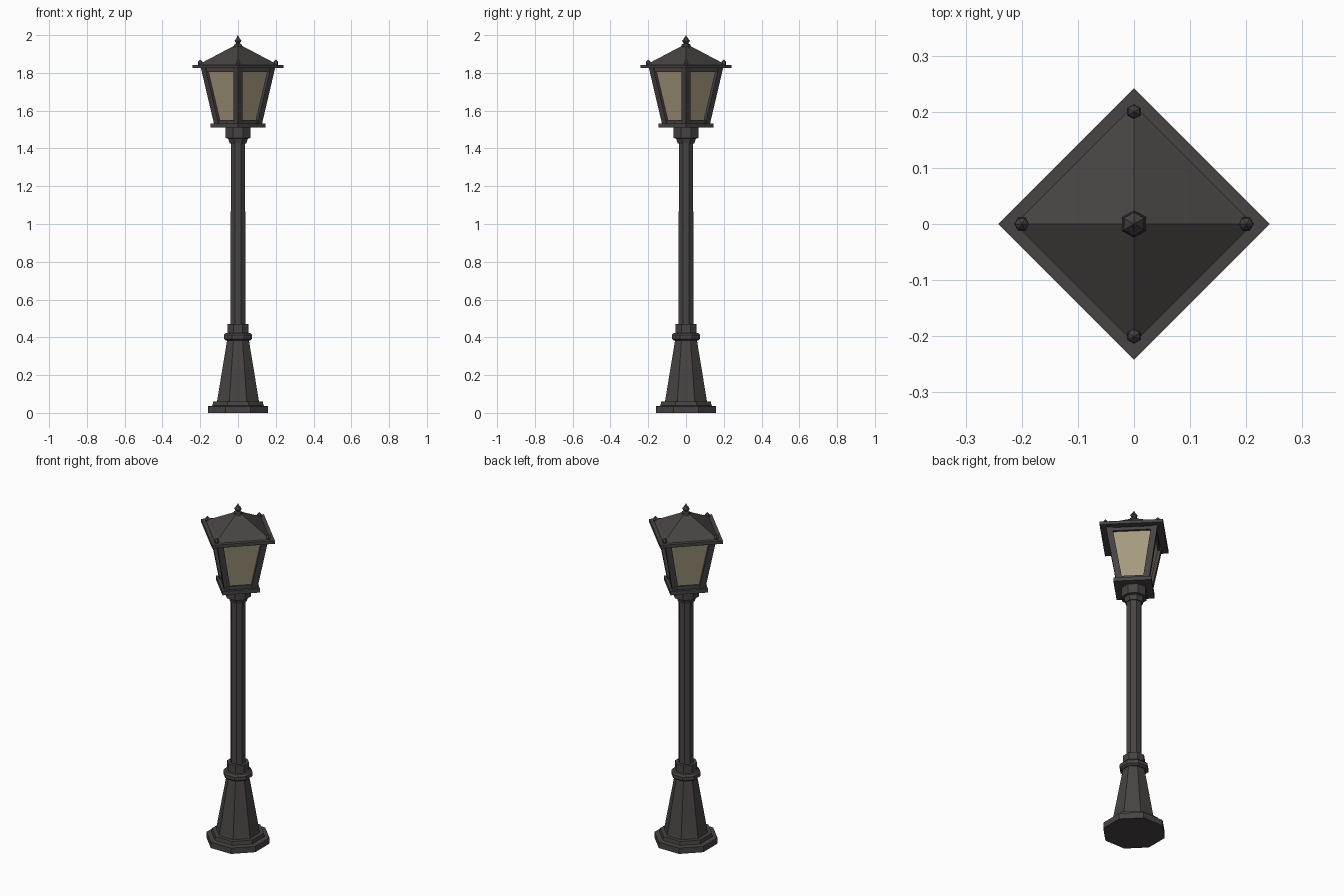
import bpy, bmesh, math
from mathutils import Vector

if "Cube" in bpy.data.objects:
    bpy.data.objects.remove(bpy.data.objects["Cube"])


def material(name, col):
    m = bpy.data.materials.new(name)
    m.diffuse_color = col
    m.use_nodes = True
    m.node_tree.nodes["Principled BSDF"].inputs["Base Color"].default_value = m.diffuse_color
    return m


IRON = material("dark_iron", (0.065, 0.057, 0.056, 1))
GLASS = material("smoky_glass", (0.38, 0.32, 0.21, 0.5))
BULB = material("pale_yellow", (1.0, 0.92, 0.58, 1))


def finish(name, bm, mat):
    me = bpy.data.meshes.new(name)
    bm.to_mesh(me)
    bm.free()
    me.materials.append(mat)
    ob = bpy.data.objects.new(name, me)
    bpy.context.collection.objects.link(ob)
    return ob


def turned(name, profile, sides, mat, rot=0.0, centre=(0, 0)):
    """Stack of n-sided rings from (radius, z) pairs, capped at both ends."""
    bm = bmesh.new()
    rings = []
    for r, z in profile:
        rings.append([bm.verts.new((centre[0] + r * math.cos(rot + i * math.tau / sides),
                                    centre[1] + r * math.sin(rot + i * math.tau / sides), z))
                      for i in range(sides)])
    for a, b in zip(rings, rings[1:]):
        for i in range(sides):
            j = (i + 1) % sides
            bm.faces.new((a[i], a[j], b[j], b[i]))
    bm.faces.new(rings[0][::-1])
    bm.faces.new(rings[-1])
    bmesh.ops.remove_doubles(bm, verts=bm.verts[:], dist=0.0002)
    bmesh.ops.recalc_face_normals(bm, faces=bm.faces[:])
    return finish(name, bm, mat)


def beam(name, p, q, u, v, mat):
    """Four-sided bar from p to q with half-size vectors u and v."""
    bm = bmesh.new()
    ends = [[bm.verts.new(c + su * u + sv * v) for su, sv in ((-1, -1), (1, -1), (1, 1), (-1, 1))]
            for c in (p, q)]
    for i in range(4):
        j = (i + 1) % 4
        bm.faces.new((ends[0][i], ends[0][j], ends[1][j], ends[1][i]))
    bm.faces.new(ends[0][::-1])
    bm.faces.new(ends[1])
    bmesh.ops.recalc_face_normals(bm, faces=bm.faces[:])
    return finish(name, bm, mat)


# Octagonal column, flats facing front; half-widths converted to corner radii
K = 1 / math.cos(math.pi / 8)


def octagon(name, profile):
    return turned(name, [(w * K, z) for w, z in profile], 8, IRON, math.pi / 8)


octagon("foot", [(0.16, 0), (0.16, 0.035), (0.135, 0.038), (0.132, 0.06)])
octagon("tapered_base", [(0.112, 0.055), (0.057, 0.39)])
octagon("base_ring", [(0.063, 0.383), (0.075, 0.392), (0.075, 0.412), (0.066, 0.422),
                      (0.056, 0.424), (0.056, 0.47)])
octagon("pole", [(0.039, 0.46), (0.038, 1.44)])
octagon("top_collar", [(0.044, 1.425), (0.052, 1.452), (0.065, 1.455), (0.065, 1.515)])

# Lantern floor, roof slab and pyramid with corners on the axes
turned("lantern_floor", [(0.145, 1.51), (0.145, 1.532)], 4, IRON)
turned("roof_slab", [(0.242, 1.825), (0.242, 1.843)], 4, IRON)
turned("roof", [(0.215, 1.841), (0.012, 1.948)], 4, IRON)

# Finial and corner knobs
turned("finial", [(0.025, 1.935), (0.022, 1.952), (0.011, 1.956), (0.021, 1.97),
                  (0.009, 1.985), (0.0, 2.0)], 6, IRON, math.pi / 6)

# Lantern corners: radius and height at the bottom and top of the frame
R0, Z0, R1, Z1 = 0.103, 1.53, 0.173, 1.828
for k in range(4):
    a = k * math.pi / 2
    d = Vector((math.cos(a), math.sin(a), 0))
    e = Vector((-d.y, d.x, 0))
    mid, along = (d + e).normalized(), (e - d).normalized()
    up = Vector((0, 0, 1))
    # corner post
    beam(f"corner_post_{k}", d * R0 + up * Z0, d * R1 + up * Z1, mid * 0.017, along * 0.017, IRON)
    # lower and upper rails
    for label, r, z in (("lower", R0 + 0.002, Z0 + 0.008), ("upper", R1 - 0.003, Z1 - 0.01)):
        beam(f"{label}_rail_{k}", d * r + up * z, e * r + up * z, mid * 0.012, up * 0.012, IRON)
    # single-sheet glass pane
    bm = bmesh.new()
    bm.faces.new([bm.verts.new(p) for p in (d * R0 + up * Z0, e * R0 + up * Z0,
                                            e * R1 + up * Z1, d * R1 + up * Z1)])
    finish(f"glass_pane_{k}", bm, GLASS)
    # knob near the roof corner
    c = d * 0.2
    turned(f"roof_knob_{k}", [(0.010, 1.84), (0.013, 1.852), (0.011, 1.861), (0.0, 1.872)],
           6, IRON, a, (c.x, c.y))

# Socket, stem and bulb
turned("bulb_socket", [(0.026, 1.53), (0.024, 1.555)], 8, IRON, math.pi / 8)
turned("bulb_stem", [(0.016, 1.55), (0.016, 1.62)], 8, BULB, math.pi / 8)
turned("bulb", [(0.018, 1.605), (0.036, 1.63), (0.046, 1.665), (0.043, 1.70),
                (0.028, 1.735), (0.0, 1.762)], 10, BULB)
